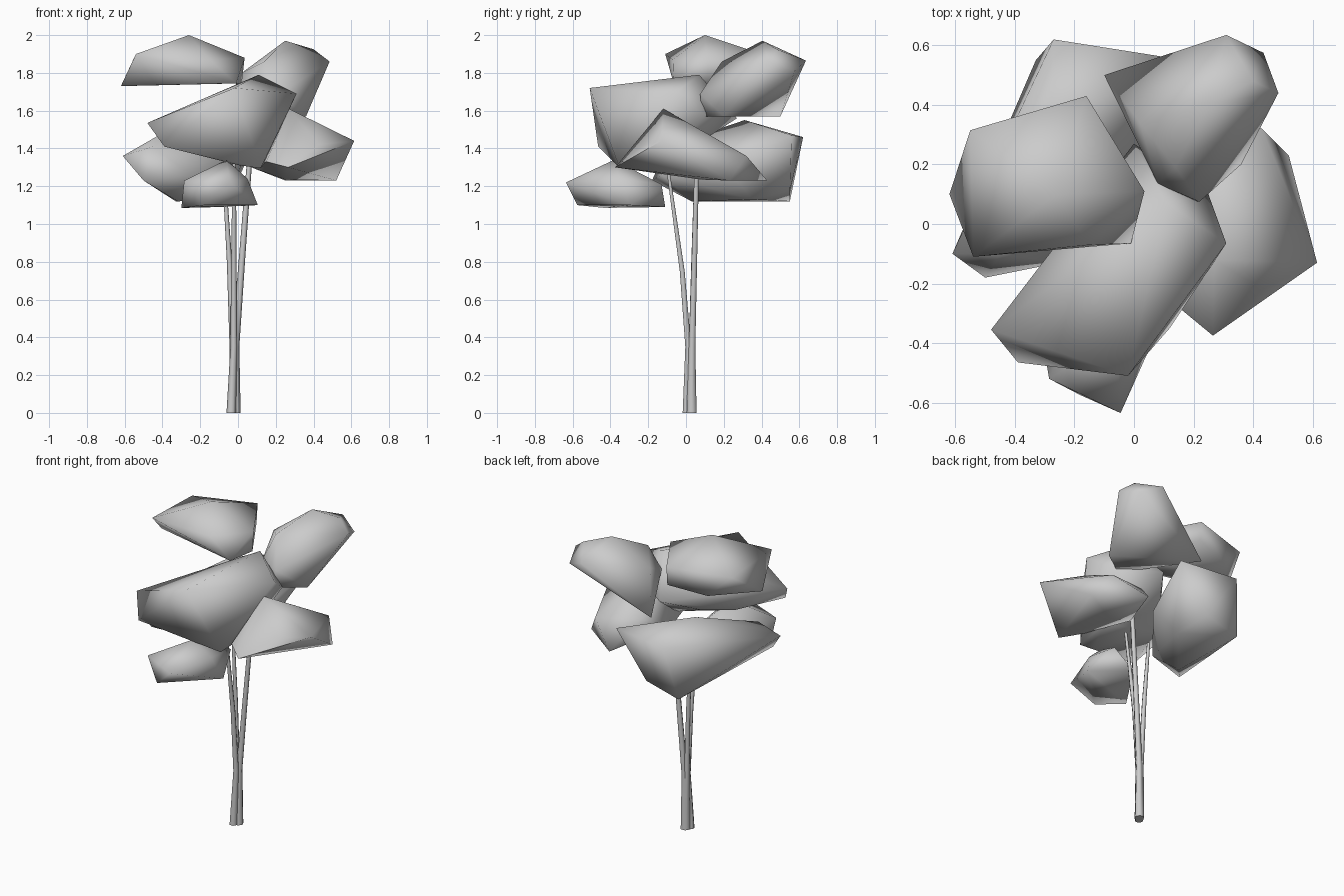
import bpy, bmesh, math


def finish(obj, angle):
    bpy.ops.object.select_all(action='DESELECT')
    obj.select_set(True)
    bpy.context.view_layer.objects.active = obj
    bpy.ops.object.shade_smooth_by_angle(angle=math.radians(angle))


def clump(name, *corners):
    """Faceted leaf mass: convex hull around a few corner points."""
    bm = bmesh.new()
    for c in corners:
        bm.verts.new(c)
    bmesh.ops.convex_hull(bm, input=bm.verts)
    loose = [v for v in bm.verts if not v.link_faces]
    bmesh.ops.delete(bm, geom=loose, context='VERTS')
    bmesh.ops.recalc_face_normals(bm, faces=bm.faces)
    mesh = bpy.data.meshes.new(name)
    bm.to_mesh(mesh)
    bm.free()
    obj = bpy.data.objects.new(name, mesh)
    bpy.context.collection.objects.link(obj)
    finish(obj, 89)


def stem(name, *path):
    """Tapered stem with a six-sided section along a path."""
    sides = 6
    bm = bmesh.new()
    rings = []
    for x, y, z, r in path:
        rings.append([bm.verts.new((x + r * math.cos(2 * math.pi * i / sides),
                                    y + r * math.sin(2 * math.pi * i / sides), z))
                      for i in range(sides)])
    for a, b in zip(rings, rings[1:]):
        for i in range(sides):
            j = (i + 1) % sides
            bm.faces.new((a[i], a[j], b[j], b[i]))
    bm.faces.new(rings[0][::-1])
    bm.faces.new(rings[-1])
    mesh = bpy.data.meshes.new(name)
    bm.to_mesh(mesh)
    bm.free()
    obj = bpy.data.objects.new(name, mesh)
    bpy.context.collection.objects.link(obj)
    finish(obj, 65)


# Three thin stems crossing near the ground and spreading upward
stem("stem_right", (-0.016, 0.03, 0, 0.030), (-0.013, 0.032, 0.35, 0.020),
     (0.02, 0.044, 0.8, 0.017), (0.06, 0.057, 1.32, 0.014))
stem("stem_left", (-0.02, 0.028, 0, 0.028), (-0.027, 0.03, 0.35, 0.018),
     (-0.045, 0.04, 0.8, 0.014), (-0.07, 0.05, 1.2, 0.010))
stem("stem_front", (-0.036, 0.004, 0, 0.025), (-0.022, 0.012, 0.35, 0.018),
     (-0.022, -0.02, 0.75, 0.015), (-0.02, -0.10, 1.32, 0.009))

# Upper leaf clumps
clump("leaf_clump_top_left",
      (-0.62, 0.10, 1.73), (-0.54, -0.11, 1.90), (-0.26, 0.10, 2.0),
      (0.035, 0.11, 1.88), (-0.01, -0.065, 1.745), (-0.55, 0.315, 1.88),
      (-0.16, 0.43, 1.89), (-0.16, 0.42, 1.77), (-0.40, 0.35, 1.735),
      (0.02, 0.12, 1.745), (-0.15, -0.07, 1.87))
clump("leaf_clump_top_right",
      (0.25, 0.405, 1.97), (0.31, 0.635, 1.865), (0.435, 0.575, 1.81),
      (0.40, 0.48, 1.925), (0.485, 0.44, 1.86), (0.22, 0.075, 1.69),
      (0.08, 0.135, 1.70), (0.02, 0.34, 1.80), (0.36, 0.20, 1.57),
      (-0.10, 0.50, 1.57), (0.19, 0.08, 1.57), (0.14, 0.19, 1.86))

# Large middle clump
clump("leaf_clump_middle",
      (-0.48, -0.355, 1.535), (-0.39, -0.465, 1.41), (-0.02, -0.51, 1.72),
      (0.11, 0.07, 1.79), (0.31, -0.065, 1.69), (0.12, -0.35, 1.295),
      (0.01, -0.36, 1.31), (0.25, 0.10, 1.58), (0.0, 0.27, 1.56),
      (0.14, -0.10, 1.32), (-0.13, 0.03, 1.45), (-0.27, -0.12, 1.43))

# Lower side clumps
clump("leaf_clump_right",
      (0.27, -0.12, 1.61), (0.615, -0.13, 1.44), (0.265, -0.375, 1.30),
      (0.52, 0.23, 1.23), (0.43, 0.32, 1.36), (0.25, 0.43, 1.23),
      (0.15, -0.28, 1.33), (0.25, 0.08, 1.235), (0.07, 0.05, 1.30),
      (0.15, 0.25, 1.40), (0.43, -0.22, 1.42))
clump("leaf_clump_back_left",
      (-0.27, 0.62, 1.46), (0.11, 0.56, 1.47), (-0.61, -0.10, 1.36),
      (-0.50, -0.18, 1.23), (-0.28, 0.31, 1.55), (-0.33, 0.55, 1.12),
      (-0.32, 0.03, 1.12), (-0.05, 0.35, 1.13), (-0.45, -0.10, 1.41),
      (0.02, 0.20, 1.32), (-0.25, -0.13, 1.26), (-0.10, 0.55, 1.18))
clump("leaf_clump_front",
      (-0.045, -0.635, 1.22), (-0.285, -0.52, 1.23), (-0.06, -0.38, 1.34),
      (-0.30, -0.43, 1.085), (0.105, -0.30, 1.10), (-0.09, -0.11, 1.09),
      (0.04, -0.13, 1.21), (-0.18, -0.575, 1.10), (0.05, -0.35, 1.24))
